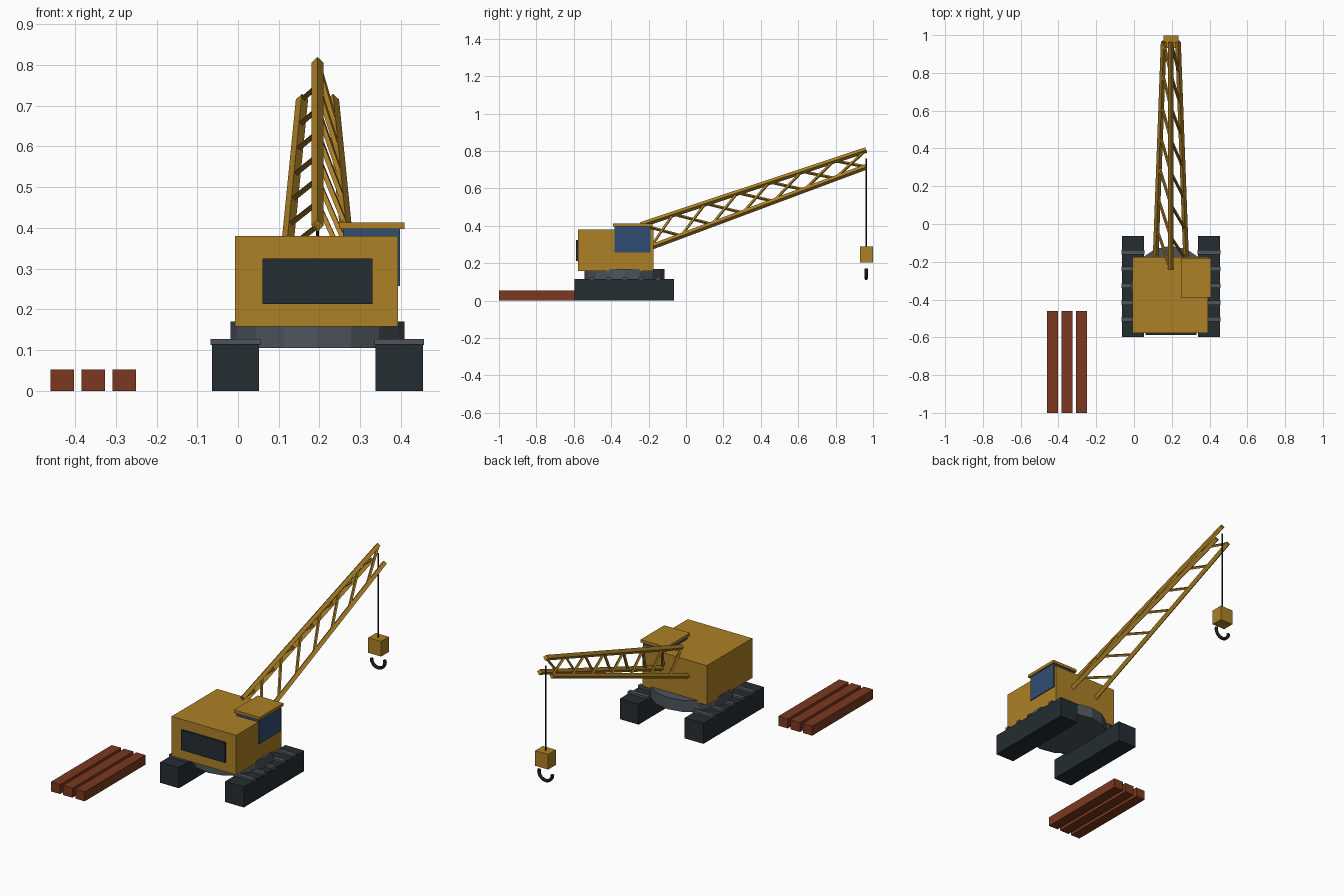
import bpy, math
from mathutils import Vector

if "Cube" in bpy.data.objects:
    bpy.data.objects.remove(bpy.data.objects["Cube"])

def mat(name, c):
    m = bpy.data.materials.new(name)
    m.diffuse_color = (*c, 1)
    m.use_nodes = True
    m.node_tree.nodes["Principled BSDF"].inputs["Base Color"].default_value = m.diffuse_color
    return m

YELLOW = mat("yellow_paint", (0.42, 0.22, 0.02))
DARK = mat("dark_rubber", (0.018, 0.026, 0.032))
GREY = mat("steel", (0.075, 0.09, 0.105))
BLUE = mat("window_blue", (0.03, 0.075, 0.17))
WOOD = mat("red_wood", (0.2, 0.04, 0.015))
BLACK = mat("black_cable", (0.012, 0.012, 0.014))

def finish(o, name, m):
    o.name = name
    o.data.materials.append(m)
    return o

def box(name, x, y, z, m):
    """Box from (min, max) ranges."""
    r = (x, y, z)
    bpy.ops.mesh.primitive_cube_add(size=1, location=[(a + b) / 2 for a, b in r])
    o = bpy.context.object
    o.scale = [b - a for a, b in r]
    return finish(o, name, m)

def rod(name, a, b, radius, m, sides=4):
    """Prism running from point a to point b."""
    a, b = Vector(a), Vector(b)
    bpy.ops.mesh.primitive_cylinder_add(vertices=sides, radius=radius,
                                        depth=(b - a).length, location=(a + b) / 2)
    o = bpy.context.object
    o.rotation_euler = (b - a).to_track_quat('Z', 'Y').to_euler()
    return finish(o, name, m)

CX = 0.195  # centre line of the crane

# Timber stack
for i in range(3):
    x = -0.46 + i * 0.076
    box(f"timber_{i + 1}", (x, x + 0.058), (-1, -0.46), (0, 0.053), WOOD)

# Crawler tracks with cleats
for side, s in (("left", -1), ("right", 1)):
    c = CX + s * 0.201
    box(f"{side}_track", (c - 0.058, c + 0.058), (-0.597, -0.063), (0, 0.115), DARK)
    for i in range(5):
        y = -0.505 + i * 0.089
        box(f"{side}_track_cleat_{i + 1}", (c - 0.061, c + 0.061),
            (y - 0.012, y + 0.012), (0.113, 0.127), GREY)

# Turntable
rod("turntable", (CX, -0.33, 0.105), (CX, -0.33, 0.17), 0.214, GREY, 16)

# Body, rear grille, cab
box("body", (-0.007, 0.393), (-0.577, -0.175), (0.158, 0.38), YELLOW)
box("rear_grille", (0.06, 0.33), (-0.588, -0.57), (0.213, 0.325), DARK)
box("cab_window", (0.258, 0.398), (-0.382, -0.19), (0.257, 0.399), BLUE)
box("cab_roof", (0.248, 0.408), (-0.39, -0.18), (0.397, 0.413), YELLOW)

# Triangular lattice boom: one top chord, two lower chords
top = (Vector((CX, -0.24, 0.405)), Vector((CX, 0.963, 0.805)))
low = {s: (Vector((CX + s * 0.081, -0.19, 0.285)), Vector((CX + s * 0.038, 0.963, 0.715)))
       for s in (-1, 1)}
rod("boom_top_chord", *top, 0.015, YELLOW)
BAYS = 7
for s, side in ((-1, "left"), (1, "right")):
    rod(f"boom_{side}_chord", *low[s], 0.015, YELLOW)
    for i in range(BAYS):
        t, u = i / BAYS, (i + 1) / BAYS
        if s < 0:
            a, b = top[0].lerp(top[1], t), low[s][0].lerp(low[s][1], u)
        else:
            a, b = low[s][0].lerp(low[s][1], t), top[0].lerp(top[1], u)
        rod(f"boom_{side}_brace_{i + 1}", a, b, 0.008, YELLOW)

# Hoist cable, block and hook
rod("hoist_cable", (CX, 0.963, 0.28), (CX, 0.963, 0.76), 0.004, BLACK, 8)
box("hook_block", (CX - 0.04, CX + 0.04), (0.931, 0.999), (0.203, 0.288), YELLOW)
cu = bpy.data.curves.new("hook", 'CURVE')
cu.dimensions = '3D'
cu.bevel_depth, cu.bevel_resolution, cu.use_fill_caps = 0.009, 1, True
sp = cu.splines.new('POLY')
sp.points.add(12)
for i, p in enumerate(sp.points):
    a = math.radians(180 + i * 195 / 12)
    p.co = (CX + 0.042 * math.cos(a), 0.963, 0.16 + 0.042 * math.sin(a), 1)
hook = bpy.data.objects.new("hook", cu)
bpy.context.collection.objects.link(hook)
cu.materials.append(BLACK)
